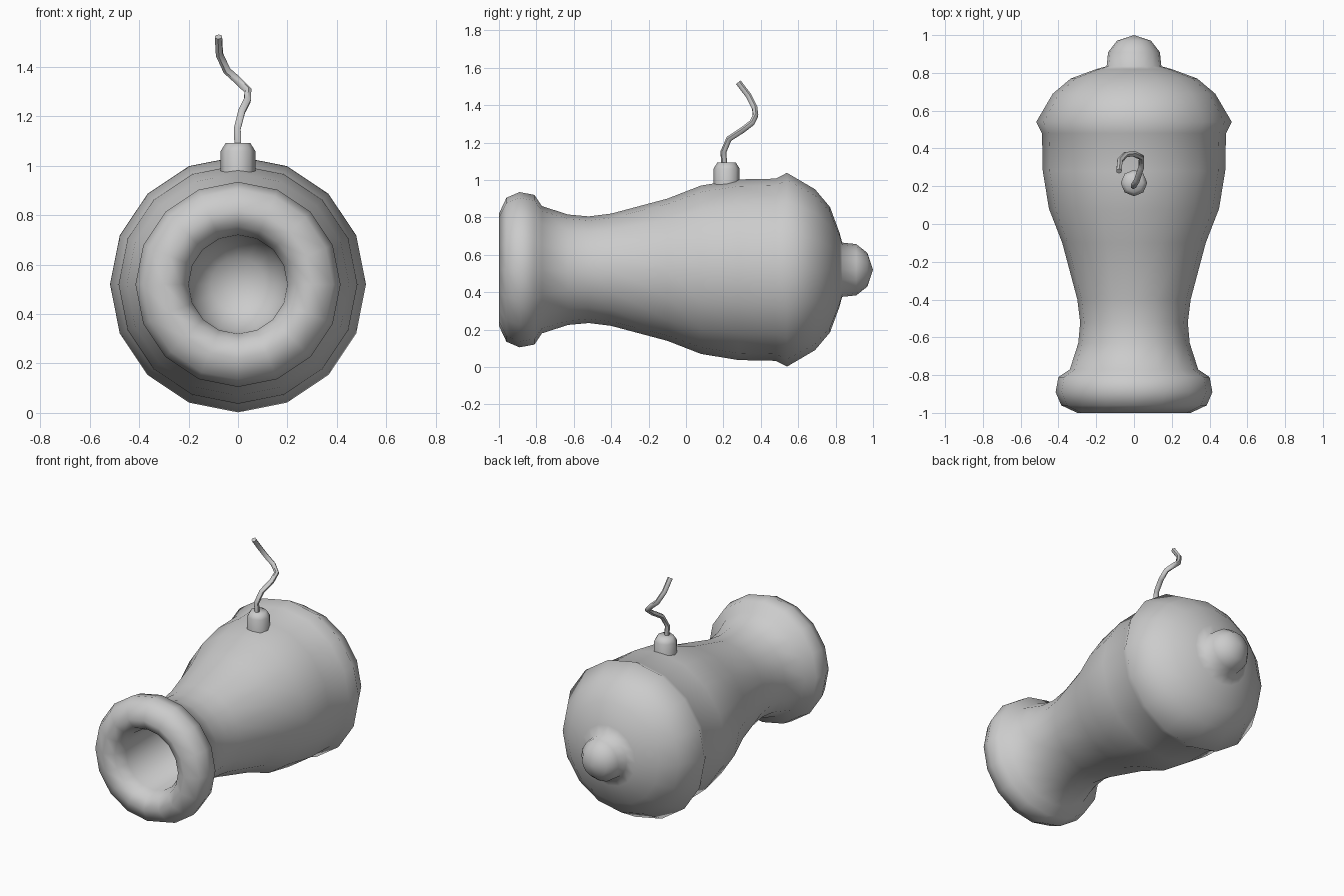
import bpy, math
from mathutils import Matrix

if "Cube" in bpy.data.objects:
    bpy.data.objects.remove(bpy.data.objects["Cube"])


def lathe(name, profile, sides, matrix, angle):
    """Revolve (height, radius) points around local z; zero radius makes a pole."""
    verts, faces, rings = [], [], []
    for h, r in profile:
        start = len(verts)
        n = 1 if r == 0 else sides
        for i in range(n):
            a = 2 * math.pi * i / sides
            verts.append((r * math.cos(a), r * math.sin(a), h))
        rings.append([start + (i if n > 1 else 0) for i in range(sides)])
    for a, b in zip(rings, rings[1:]):
        for i in range(sides):
            j = (i + 1) % sides
            quad = [a[i], a[j], b[j], b[i]]
            faces.append(list(dict.fromkeys(quad)))
    mesh = bpy.data.meshes.new(name)
    mesh.from_pydata(verts, [], faces)
    mesh.transform(matrix)
    mesh.update()
    obj = bpy.data.objects.new(name, mesh)
    bpy.context.collection.objects.link(obj)
    smooth(obj, angle)
    return obj


def smooth(obj, angle):
    bpy.ops.object.select_all(action='DESELECT')
    obj.select_set(True)
    bpy.context.view_layer.objects.active = obj
    bpy.ops.object.shade_smooth_by_angle(angle=math.radians(angle))


# Barrel: bore floor, bore wall, rounded muzzle, waist, swollen breech, rear knob
barrel_profile = [
    (-0.33, 0), (-0.36, 0.11), (-0.44, 0.19), (-0.90, 0.20), (-0.97, 0.235),
    (-1.00, 0.30), (-0.96, 0.385), (-0.89, 0.415), (-0.81, 0.40),
    (-0.77, 0.34), (-0.63, 0.295), (-0.52, 0.285), (-0.40, 0.30),
    (-0.10, 0.38), (0.08, 0.45), (0.28, 0.483), (0.48, 0.487),
    (0.54, 0.518), (0.69, 0.43), (0.77, 0.335), (0.82, 0.20),
    (0.835, 0.145), (0.91, 0.137), (0.97, 0.09), (1.00, 0),
]
# local z -> world y
along_y = Matrix.Translation((0, 0, 0.52)) @ Matrix.Rotation(-math.pi / 2, 4, 'X')
lathe("barrel", barrel_profile, 16, along_y, 80)

# Fuse socket on top of the barrel
socket_profile = [(0.94, 0.07), (1.06, 0.07), (1.092, 0.05), (1.092, 0)]
lathe("fuse_socket", socket_profile, 8, Matrix.Translation((0, 0.217, 0)), 60)

# Curly fuse cord
path = [
    (0, 0.205, 1.07), (-0.003, 0.20, 1.15), (0.015, 0.23, 1.22),
    (0.038, 0.30, 1.265), (0.04, 0.352, 1.305), (0.0, 0.372, 1.345),
    (-0.045, 0.367, 1.385), (-0.075, 0.335, 1.45), (-0.079, 0.28, 1.522),
]
curve = bpy.data.curves.new("fuse_cord", 'CURVE')
curve.dimensions = '3D'
curve.bevel_depth = 0.016
curve.bevel_resolution = 1
curve.use_fill_caps = True
spline = curve.splines.new('POLY')
spline.points.add(len(path) - 1)
for point, co in zip(spline.points, path):
    point.co = (*co, 1)
cord = bpy.data.objects.new("fuse_cord", curve)
bpy.context.collection.objects.link(cord)
bpy.ops.object.select_all(action='DESELECT')
cord.select_set(True)
bpy.context.view_layer.objects.active = cord
bpy.ops.object.convert(target='MESH')
smooth(bpy.context.view_layer.objects.active, 60)
